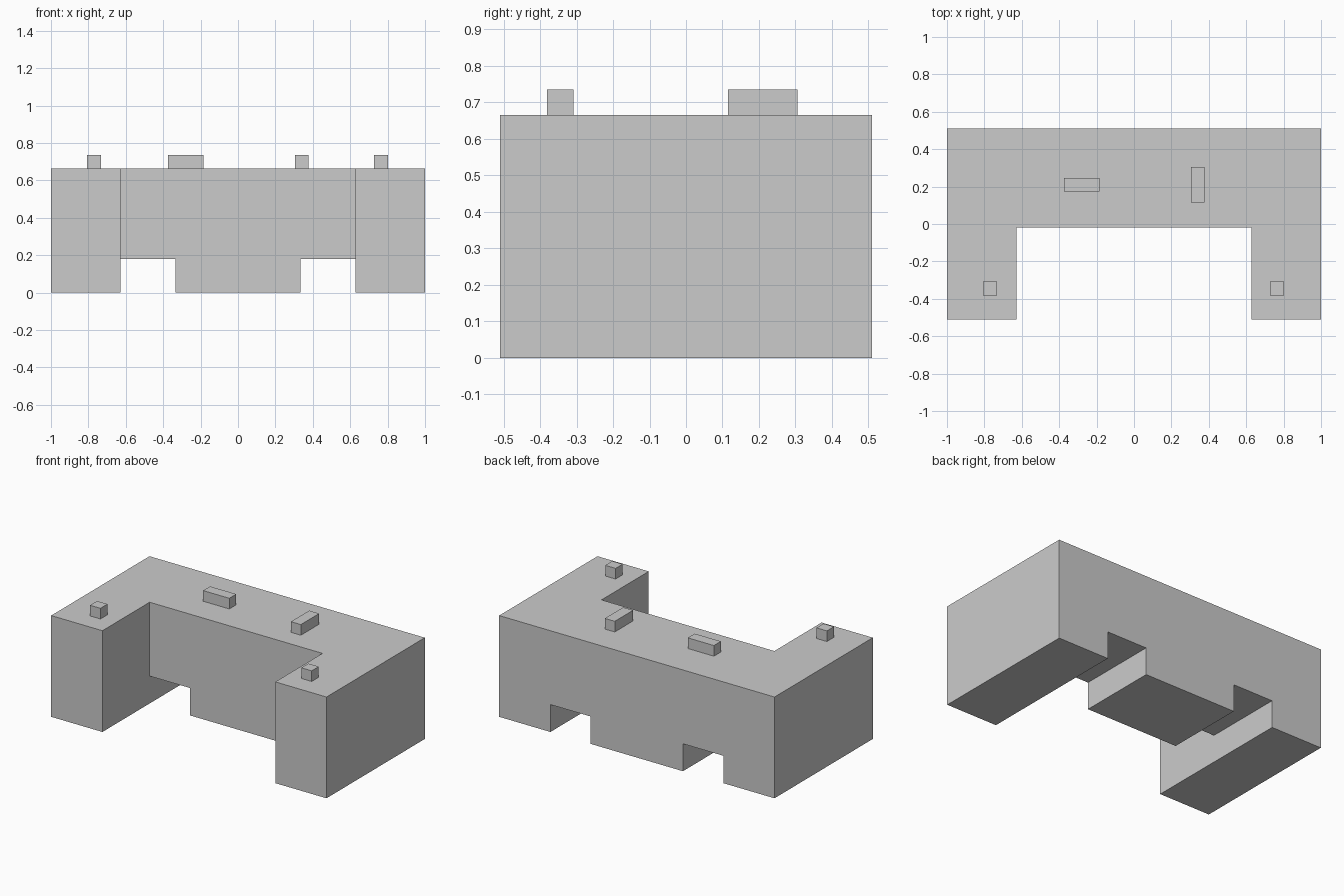
import bpy
import bmesh
from mathutils import Vector

cube = bpy.data.objects.get("Cube")
if cube:
    bpy.data.objects.remove(cube, do_unlink=True)

# Overall measurements
HALF_W, HALF_D, TOP = 1.0, 0.51, 0.665
WING, PILLAR, GAP_H = 0.628, 0.335, 0.18   # wing inner side, pillar side, gap height
INNER_Y = -0.02                            # front of the middle section
STUD_H = 0.07

grey = bpy.data.materials.new("plain grey")
grey.use_nodes = True
colour = (0.6, 0.6, 0.6, 1)
grey.diffuse_color = colour
grey.node_tree.nodes["Principled BSDF"].inputs["Base Color"].default_value = colour


def add_object(name, bm):
    bmesh.ops.recalc_face_normals(bm, faces=bm.faces[:])
    mesh = bpy.data.meshes.new(name)
    bm.to_mesh(mesh)
    bm.free()
    mesh.materials.append(grey)
    obj = bpy.data.objects.new(name, mesh)
    bpy.context.collection.objects.link(obj)
    return obj


def extrude(bm, faces, offset):
    result = bmesh.ops.extrude_face_region(bm, geom=faces)
    verts = [g for g in result["geom"] if isinstance(g, bmesh.types.BMVert)]
    bmesh.ops.translate(bm, verts=verts, vec=offset)


def add_block(name, x, y, size_x, size_y):
    bm = bmesh.new()
    bmesh.ops.create_cube(bm, size=1)
    bmesh.ops.scale(bm, verts=bm.verts[:], vec=(size_x, size_y, STUD_H))
    bmesh.ops.translate(bm, verts=bm.verts[:], vec=(x, y, TOP + STUD_H / 2))
    add_object(name, bm)


# Main body: front outline with two gaps, extruded towards the back
half = [(PILLAR, 0), (PILLAR, GAP_H), (WING, GAP_H), (WING, 0),
        (HALF_W, 0), (HALF_W, TOP)]
outline = half + [(-x, z) for x, z in reversed(half)]
bm = bmesh.new()
profile = bm.faces.new([bm.verts.new((x, INNER_Y, z)) for x, z in outline])
extrude(bm, [profile], Vector((0, HALF_D - INNER_Y, 0)))
if not any(abs(f.calc_center_median().y - INNER_Y) < 1e-4 for f in bm.faces):
    bm.faces.new([v for v in profile.verts])

# Split off the outer front faces and pull them forward as wings
for side in (-1, 1):
    bmesh.ops.bisect_plane(bm, geom=bm.verts[:] + bm.edges[:] + bm.faces[:],
                           dist=1e-4, plane_co=(side * WING, 0, 0),
                           plane_no=(1, 0, 0))
bmesh.ops.recalc_face_normals(bm, faces=bm.faces[:])
for side in (-1, 1):
    front = [f for f in bm.faces if f.normal.y < -0.9
             and side * f.calc_center_bounds().x > WING
             and abs(f.calc_center_bounds().y - INNER_Y) < 1e-4]
    result = bmesh.ops.extrude_discrete_faces(bm, faces=front)
    verts = {v for f in result["faces"] for v in f.verts}
    bmesh.ops.translate(bm, verts=list(verts), vec=(0, -HALF_D - INNER_Y, 0))
bmesh.ops.remove_doubles(bm, verts=bm.verts[:], dist=1e-4)
bmesh.ops.dissolve_limit(bm, angle_limit=0.01, verts=bm.verts[:], edges=bm.edges[:])
add_object("body", bm)

# Small blocks on the top
for name, x in (("right_wing_stud", -0.77), ("left_wing_stud", 0.765)):
    add_block(name, x, -0.345, 0.075, 0.073)
add_block("crosswise_bar", -0.28, 0.21, 0.19, 0.072)
add_block("lengthwise_bar", 0.34, 0.21, 0.072, 0.19)
